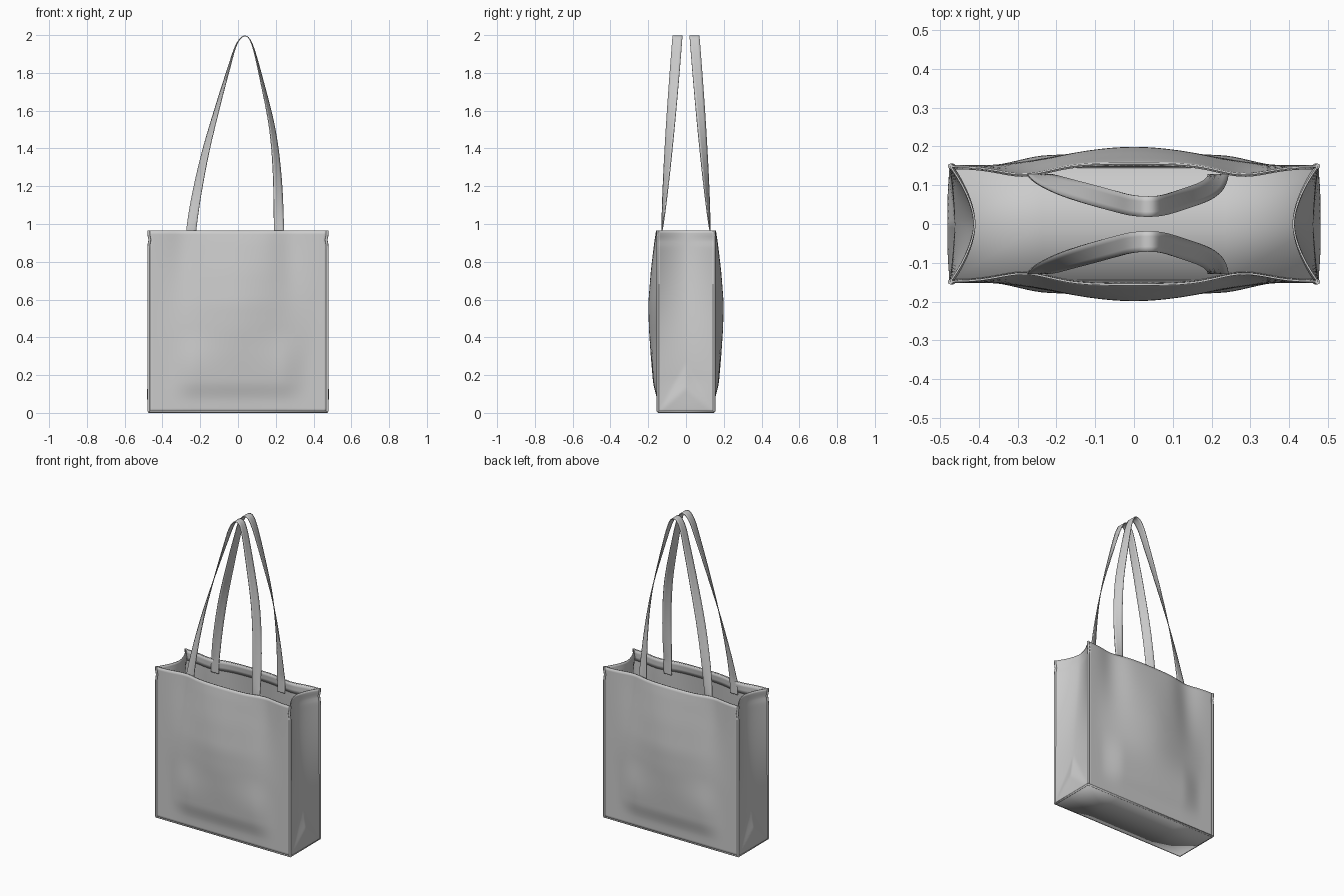
import bpy, math
from mathutils import Vector

cube = bpy.data.objects.get("Cube")
if cube:
    bpy.data.objects.remove(cube)

canvas = bpy.data.materials.new("light grey canvas")
canvas.use_nodes = True
GREY = (0.6, 0.6, 0.6, 1)
canvas.diffuse_color = GREY
canvas.node_tree.nodes["Principled BSDF"].inputs["Base Color"].default_value = GREY
canvas.node_tree.nodes["Principled BSDF"].inputs["Roughness"].default_value = 0.8

HALF_X, HALF_Y, RIM = 0.473, 0.148, 0.965


def smooth(a, b, t):
    t = min(max((t - a) / (b - a), 0), 1)
    return t * t * (3 - 2 * t)


def lerp_keys(keys, t):
    for (a, va), (b, vb) in zip(keys, keys[1:]):
        if t <= b:
            return va + (vb - va) * (t - a) / (b - a)
    return keys[-1][1]


def finish(obj, mirror=(False, False, False), thickness=0):
    obj.data.materials.append(canvas)
    if thickness:
        solid = obj.modifiers.new("cloth thickness", 'SOLIDIFY')
        solid.thickness, solid.offset = thickness, 0
    if any(mirror):
        obj.modifiers.new("mirror", 'MIRROR').use_axis = mirror
    return obj


def sheet(name, point, nu, nv, mirror=(False, False, False), thickness=0.005):
    """Cloth grid from a function of u and v, both 0 to 1."""
    verts = [point(i / nu, j / nv) for j in range(nv + 1) for i in range(nu + 1)]
    w = nu + 1
    faces = [(j * w + i, j * w + i + 1, (j + 1) * w + i + 1, (j + 1) * w + i)
             for j in range(nv) for i in range(nu)]
    mesh = bpy.data.meshes.new(name)
    mesh.from_pydata(verts, [], faces)
    obj = bpy.data.objects.new(name, mesh)
    bpy.context.collection.objects.link(obj)
    finish(obj, mirror, thickness)
    bpy.ops.object.select_all(action='DESELECT')
    obj.select_set(True)
    bpy.context.view_layer.objects.active = obj
    bpy.ops.object.shade_smooth_by_angle(angle=math.radians(35))
    return obj


def piping(name, points, radius, mirror, cyclic=False):
    curve = bpy.data.curves.new(name, 'CURVE')
    curve.dimensions = '3D'
    curve.bevel_depth, curve.bevel_resolution = radius, 2
    curve.use_fill_caps = True
    spline = curve.splines.new('POLY')
    spline.points.add(len(points) - 1)
    for p, co in zip(spline.points, points):
        p.co = (*co, 1)
    spline.use_cyclic_u = cyclic
    spline.use_smooth = True
    obj = bpy.data.objects.new(name, curve)
    bpy.context.collection.objects.link(obj)
    return finish(obj, mirror)


# Bulging front and back panels, pinched near the ends of the rim
BULGE = [(0, 0), (0.09, 0.004), (0.14, 0.022), (0.3, 0.036), (0.45, 0.046),
         (0.58, 0.049), (0.75, 0.036), (0.9, 0.018), (RIM, 0.008)]


def bulge(z):
    return sum(lerp_keys(BULGE, z + d) for d in (-0.025, 0, 0.025)) / 3 if z < 0.88 \
        else lerp_keys(BULGE, z)


def corner_dip(z):
    return 0.006 * math.exp(-((z - 0.915) / 0.02) ** 2)


def panel(u, v):
    x, z = (2 * u - 1), 0.004 + (RIM - 0.004) * v
    x *= HALF_X - corner_dip(z)
    across = 1 - smooth(0, 0.42, abs(x))
    low = 1 - smooth(0.2, 0.45, z)
    across += low * (1 - smooth(0.22, 0.38, abs(x)) - across) * 0.8
    pinch = 0.022 * math.exp(-((abs(x) - 0.28) / 0.09) ** 2) * smooth(0.4, 0.95, z)
    return x, -(HALF_Y + bulge(z) * across - pinch), z


sheet("front_and_back_panels", panel, 48, 48, (False, True, False))


# Side gussets folding inward at the top, with a triangular fold at the foot
def gusset(u, v):
    y, z = (2 * u - 1) * HALF_Y, 0.004 + (RIM - 0.004) * v
    s = abs(2 * u - 1)
    inward = 0.012 * smooth(0, 0.2, z) + 0.05 * smooth(0.2, 0.95, z)
    fold = max(0, min(z / 0.13, (0.26 - z - 0.26 * s) / 0.13))
    x = HALF_X - corner_dip(z) * s - inward * (1 - s ** 1.7) + 0.014 * fold
    return x, y, z


sheet("side_gussets", gusset, 32, 64, (True, False, False))

# Flat bottom
sheet("bottom", lambda u, v: ((2 * u - 1) * HALF_X, (2 * v - 1) * HALF_Y, 0.004), 4, 2)

# Stitched edges at the four corners and round the bottom
seam = [(HALF_X - corner_dip(k / 40 * RIM), HALF_Y + 0.001, max(0.008, k / 40 * RIM))
        for k in range(41)]
piping("corner_seams", seam, 0.007, (True, True, False))
piping("bottom_seam", [(sx * HALF_X, sy * HALF_Y, 0.006)
                       for sx, sy in ((-1, -1), (1, -1), (1, 1), (-1, 1))],
       0.006, (False, False, False), True)

# Folded hem lying inside the rim
def hem(u, v):
    x, y, z = panel(0.01 + 0.98 * u, 0.93 + 0.068 * v)
    return x, y + 0.005, z


sheet("inner_hems", hem, 48, 3, (False, True, False), 0.003)

# Handles: ribbons that twist from flat against the panel to flat on top
PATH = [(-0.25, 0.88), (-0.247, 0.97), (-0.22, 1.15), (-0.172, 1.38), (-0.108, 1.62),
        (-0.05, 1.82), (-0.008, 1.95), (0.035, 1.995), (0.075, 1.95), (0.128, 1.75),
        (0.182, 1.5), (0.208, 1.25), (0.217, 0.97), (0.217, 0.88)]
PATH = [Vector(p) for p in PATH]


def path_at(t):
    """Smooth curve through the handle points."""
    n = len(PATH) - 1
    i = min(int(t * n), n - 1)
    f = t * n - i
    a, b, c, d = (PATH[min(max(i + k, 0), n)] for k in (-1, 0, 1, 2))
    return (b * 2 + (c - a) * f + (a * 2 - b * 5 + c * 4 - d) * f * f
            + (b * 3 - a - c * 3 + d) * f ** 3) / 2


def handle(u, v):
    x, z = path_at(v)
    rise = min(max((z - 0.97) / 1.025, 0), 1)
    twist = math.pi / 2 * rise ** 0.72
    side = -1 if v < 7 / 13 else 1
    off = (u - 0.5) * 0.053
    return (x + side * off * math.cos(twist),
            -0.126 + 0.081 * rise + off * math.sin(twist), z)


sheet("handles", handle, 4, 104, (False, True, False), 0.005)
